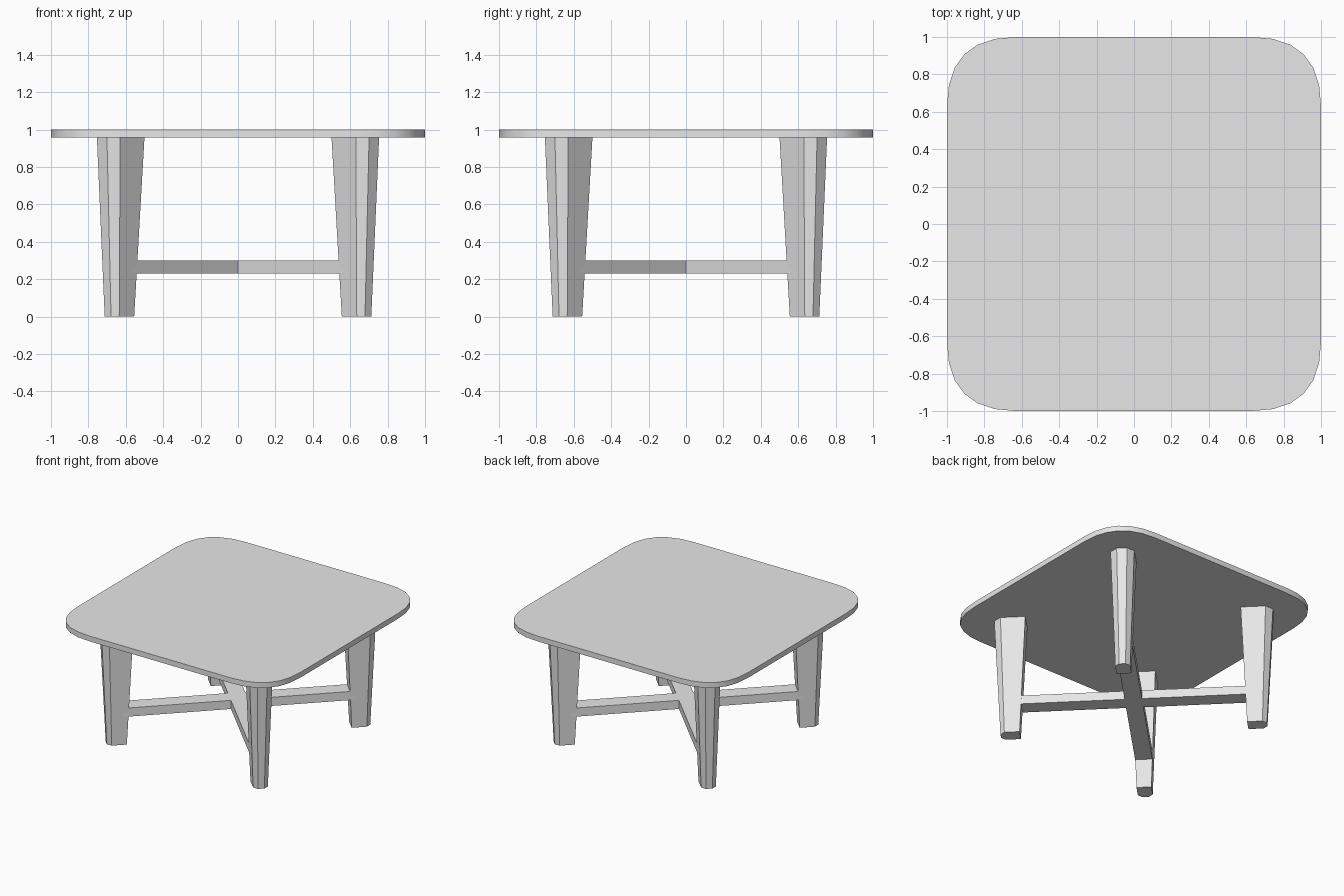
import bpy, bmesh, math
from mathutils import Matrix, Vector

cube = bpy.data.objects.get("Cube")
if cube:
    bpy.data.objects.remove(cube, do_unlink=True)

grey = bpy.data.materials.new("light_grey")
grey.use_nodes = True
colour = (0.8, 0.8, 0.8, 1)
grey.diffuse_color = colour
grey.node_tree.nodes["Principled BSDF"].inputs["Base Color"].default_value = colour


def loft(name, lower, upper, z0, z1, angle=0):
    """Solid between two matching outlines, turned about the z axis."""
    bm = bmesh.new()
    low = [bm.verts.new((x, y, z0)) for x, y in lower]
    high = [bm.verts.new((x, y, z1)) for x, y in upper]
    bm.faces.new(low[::-1])
    bm.faces.new(high)
    n = len(low)
    for i in range(n):
        j = (i + 1) % n
        bm.faces.new((low[i], low[j], high[j], high[i]))
    bmesh.ops.recalc_face_normals(bm, faces=bm.faces)
    bmesh.ops.transform(bm, matrix=Matrix.Rotation(angle, 4, "Z"), verts=bm.verts)
    mesh = bpy.data.meshes.new(name)
    bm.to_mesh(mesh)
    bm.free()
    mesh.materials.append(grey)
    obj = bpy.data.objects.new(name, mesh)
    bpy.context.collection.objects.link(obj)
    return obj


def four_turns(points):
    """Repeat a corner's points around the four quarters."""
    return [(Matrix.Rotation(k * math.pi / 2, 2) @ Vector(p)).to_tuple()
            for k in range(4) for p in points]


# Tabletop: square with soft, parabolic corners
steps, radius = 6, 0.37
corner = [(1 - radius * (t / steps) ** 2, 1 - radius * (1 - t / steps) ** 2)
          for t in range(steps + 1)]
outline = four_turns(corner)
top = loft("tabletop", outline, outline, 0.957, 1.0)
bpy.context.view_layer.objects.active = top
top.select_set(True)
bpy.ops.object.shade_smooth_by_angle(angle=math.radians(30))
top.select_set(False)


# Legs: tapered, set on the diagonals, outer corners chamfered
def leg_section(inner, outer, half, cut):
    return [(inner, -half), (outer - cut, -half), (outer, cut - half),
            (outer, half - cut), (outer - cut, half), (inner, half)]


foot = leg_section(0.84, 0.984, 0.055, 0.031)
head = leg_section(0.795, 1.029, 0.088, 0.05)
for k, name in enumerate(("back_left", "back_right", "front_right", "front_left")):
    loft(name + "_leg", foot, head, 0, 0.96, math.pi / 4 + k * math.pi / 2)

# Cross stretcher joining the legs
half = 0.064
arm = [(half, -half), (0.87, -half), (0.87, half)]
cross = four_turns(arm)
loft("cross_stretcher", cross, cross, 0.23, 0.30, math.pi / 4)
